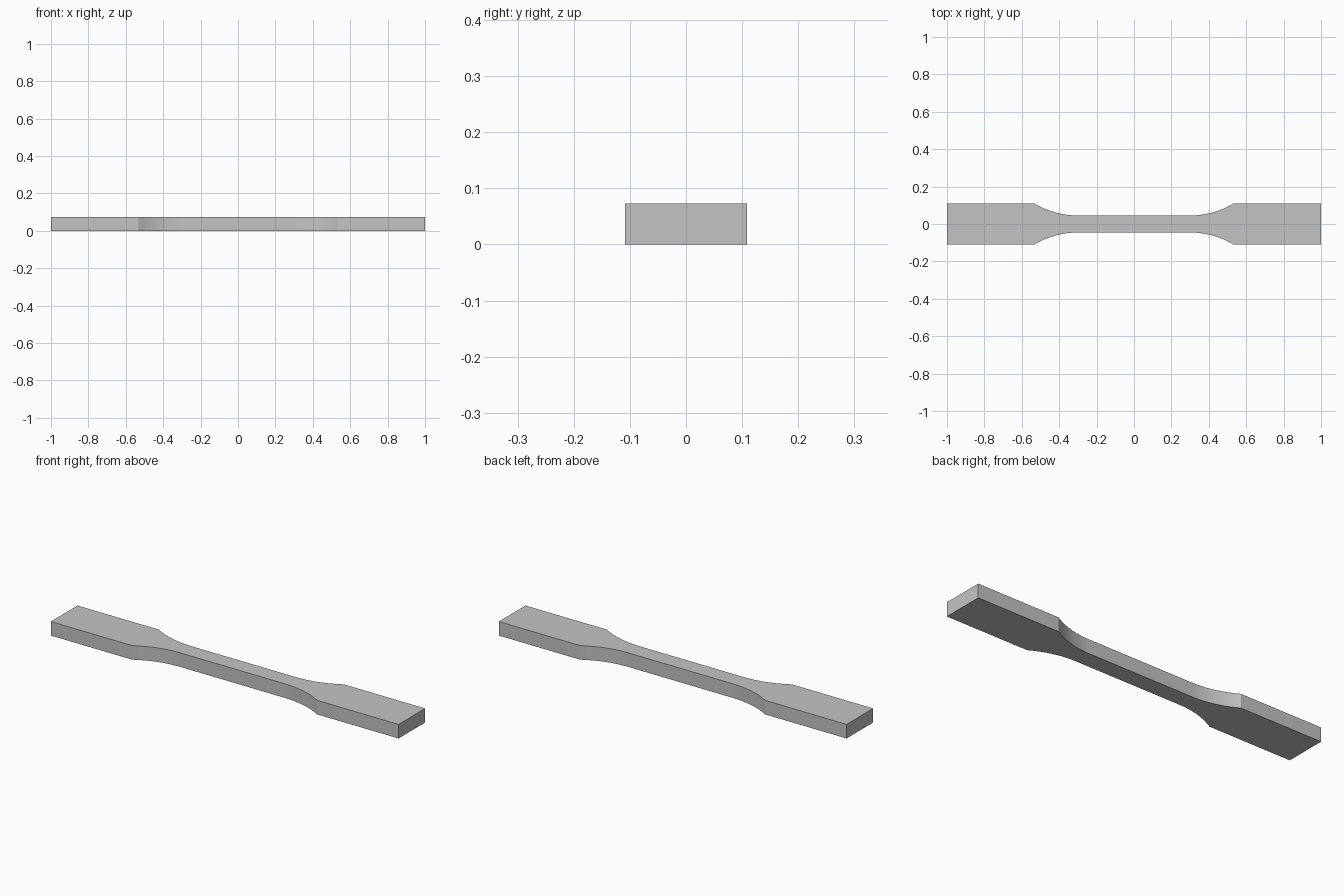
import bpy
import bmesh
import math

cube = bpy.data.objects.get("Cube")
if cube:
    bpy.data.objects.remove(cube, do_unlink=True)

# Main dimensions
HALF_LENGTH = 1.0
GRIP = 0.109        # half width of the wide ends
NECK = 0.0455       # half width of the narrow middle
NECK_END = 0.3      # where the straight middle meets the fillet
RADIUS = 0.4545
THICKNESS = 0.073
STEPS = 16

# One quarter of the outline: neck, fillet arc, grip
sweep = math.acos(1 - (GRIP - NECK) / RADIUS)
quarter = []
for i in range(STEPS + 1):
    a = sweep * i / STEPS
    quarter.append((NECK_END + RADIUS * math.sin(a),
                    NECK + RADIUS * (1 - math.cos(a))))
quarter.append((HALF_LENGTH, GRIP))

# Mirror the quarter into a closed counter-clockwise outline
upper = quarter[::-1] + [(-x, y) for x, y in quarter]
outline = upper + [(-x, -y) for x, y in upper]

# Extrude the outline into the solid bar
bm = bmesh.new()
base = bm.faces.new([bm.verts.new((x, y, 0)) for x, y in outline])
extruded = bmesh.ops.extrude_face_region(bm, geom=[base], use_keep_orig=True)
top_verts = [v for v in extruded["geom"] if isinstance(v, bmesh.types.BMVert)]
bmesh.ops.translate(bm, verts=top_verts, vec=(0, 0, THICKNESS))
bmesh.ops.recalc_face_normals(bm, faces=bm.faces)
mesh = bpy.data.meshes.new("test_bar")
bm.to_mesh(mesh)
bm.free()

bar = bpy.data.objects.new("test_bar", mesh)
bpy.context.collection.objects.link(bar)

# Plain grey material
grey = bpy.data.materials.new("plain_grey")
grey.use_nodes = True
colour = (0.55, 0.55, 0.55, 1)
grey.diffuse_color = colour
grey.node_tree.nodes["Principled BSDF"].inputs["Base Color"].default_value = colour
mesh.materials.append(grey)

# Smooth fillets, sharp corners
bpy.ops.object.select_all(action="DESELECT")
bar.select_set(True)
bpy.context.view_layer.objects.active = bar
bpy.ops.object.shade_smooth_by_angle(angle=math.radians(20))
